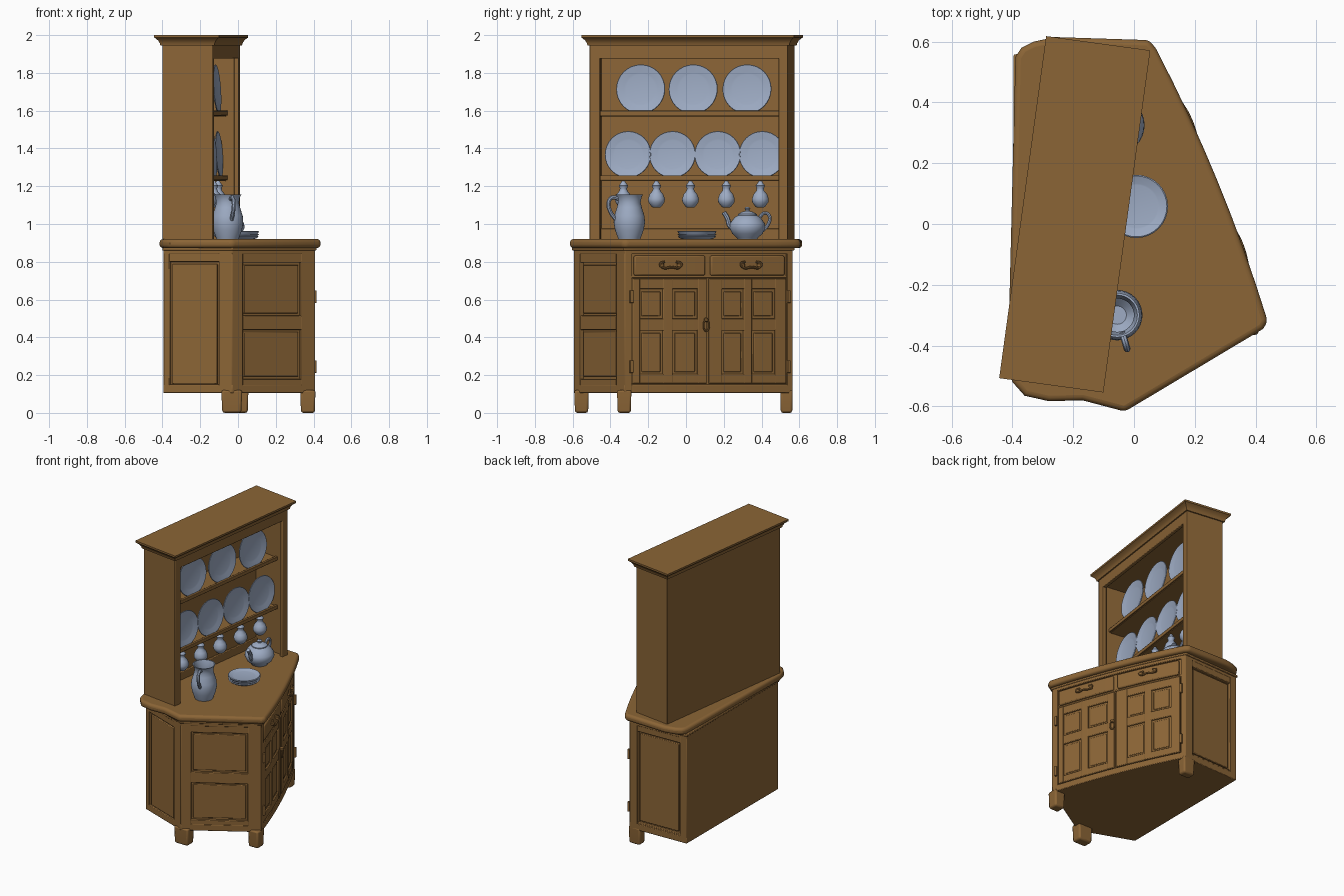
import bpy, bmesh, math
from mathutils import Matrix, Vector

if "Cube" in bpy.data.objects:
    bpy.data.objects.remove(bpy.data.objects["Cube"])


def material(name, rgb):
    m = bpy.data.materials.new(name)
    m.diffuse_color = (*rgb, 1)
    m.use_nodes = True
    m.node_tree.nodes["Principled BSDF"].inputs["Base Color"].default_value = m.diffuse_color
    return m


WOOD = material("warm brown wood", (0.26, 0.13, 0.037))
CHINA = material("blue grey china", (0.34, 0.41, 0.55))
I4 = Matrix.Identity(4)


def finish(name, bm, mat, M=I4, bevel=0.0):
    bmesh.ops.recalc_face_normals(bm, faces=bm.faces)
    me = bpy.data.meshes.new(name)
    bm.to_mesh(me)
    bm.free()
    me.materials.append(mat)
    ob = bpy.data.objects.new(name, me)
    bpy.context.collection.objects.link(ob)
    ob.matrix_world = M
    if bevel:
        b = ob.modifiers.new("soft edges", 'BEVEL')
        b.width, b.segments, b.limit_method = bevel, 2, 'ANGLE'
        b.angle_limit = math.radians(40)
    return ob


def loft(name, rings, mat, M=I4, bevel=0.0):
    """Join rings of points with quads and cap both ends."""
    bm = bmesh.new()
    vs = [[bm.verts.new(p) for p in r] for r in rings]
    n = len(rings[0])
    for a, b in zip(vs, vs[1:]):
        for i in range(n):
            j = (i + 1) % n
            bm.faces.new((a[i], a[j], b[j], b[i]))
    bm.faces.new(vs[0][::-1])
    bm.faces.new(vs[-1])
    return finish(name, bm, mat, M, bevel)


def prism(name, outline, z0, z1, bevel=0.004):
    return loft(name, [[(x, y, z) for x, y in outline] for z in (z0, z1)], WOOD, bevel=bevel)


def box(name, lo, hi, M=I4, bevel=0.004):
    q = [(lo[0], lo[1]), (hi[0], lo[1]), (hi[0], hi[1]), (lo[0], hi[1])]
    return loft(name, [[(x, y, z) for x, y in q] for z in (lo[2], hi[2])], WOOD, M, bevel)


def lathe(name, profile, M, mat=CHINA, n=32):
    rings = [[(r * math.cos(2 * math.pi * i / n), r * math.sin(2 * math.pi * i / n), z)
              for i in range(n)] for r, z in profile]
    return loft(name, rings, mat, M)


def tube(name, pts, r, mat, closed=False):
    cu = bpy.data.curves.new(name, 'CURVE')
    cu.dimensions, cu.bevel_depth, cu.bevel_resolution = '3D', r, 2
    cu.use_fill_caps, cu.resolution_u = True, 6
    sp = cu.splines.new('BEZIER')
    sp.bezier_points.add(len(pts) - 1)
    for b, p in zip(sp.bezier_points, pts):
        b.co = p
        b.handle_left_type = b.handle_right_type = 'AUTO'
    sp.use_cyclic_u = closed
    cu.materials.append(mat)
    ob = bpy.data.objects.new(name, cu)
    bpy.context.collection.objects.link(ob)
    bpy.ops.object.select_all(action='DESELECT')
    ob.select_set(True)
    bpy.context.view_layer.objects.active = ob
    bpy.ops.object.convert(target='MESH')


T = Matrix.Translation

# ---- lower cabinet: five walls, the long front one bowed ----
L, P, A, B, R = [Vector(p) for p in ((-.395, -.46), (-.03, -.595), (.41, -.325), (.045, .565), (-.39, .55))]


def on_wall(wall, t, off):
    a, b, bulge = wall
    d = (b - a).normalized()
    return a.lerp(b, t) + Vector((d.y, -d.x)) * (off + bulge * 4 * t * (1 - t))


def block(name, wall, t0, t1, z0, z1, o0=-.03, o1=0.0, bevel=.004):
    n = 8 if wall[2] else 1
    ts = [t0 + (t1 - t0) * i / n for i in range(n + 1)]
    out = [on_wall(wall, t, o1) for t in ts] + [on_wall(wall, t, o0) for t in reversed(ts)]
    return prism(name, out, z0, z1, bevel)


FRONT, ANGLED, LEFT, RIGHT, BACK = (A, B, .022), (P, A, 0), (L, P, 0), (B, R, 0), (R, L, 0)
outline = [L, P] + [on_wall(FRONT, i / 12, 0) for i in range(13)] + [R]
prism("cabinet_core", [p * .96 for p in outline], .11, .87, 0)
prism("bottom_rail", outline, .105, .15)
prism("top_rail", outline, .84, .875)
block("back_board", BACK, 0, 1, .105, .87)

# counter top with rounded edge
counter = [(-.39, .55), (-.415, -.46), (-.40, -.52), (-.36, -.565), (-.28, -.583), (-.17, -.58), (-.03, -.617),
           (.425, -.345), (.44, -.32)]
counter += [tuple(on_wall(FRONT, i / 8, .03)) for i in range(1, 9)]
counter += [(.05, .605), (-.26, .615), (-.33, .60), (-.37, .58)]
top = prism("counter_top", counter, .873, .92, .018)
top.modifiers[0].segments = 4
prism("counter_moulding", [p * 1.015 for p in outline], .86, .876)


def frame(name, wall, ts, zs, field):
    """Stiles between openings, rails, and a raised field in every opening."""
    for i in range(0, len(ts), 2):
        block(name + "_stile", wall, ts[i], ts[i + 1], zs[0], zs[-1])
    for i in range(0, len(zs), 2):
        block(name + "_rail", wall, ts[0], ts[-1], zs[i], zs[i + 1], o1=-.0015)
    m = .012 / (wall[1] - wall[0]).length
    for i in range(1, len(ts) - 1, 2):
        for j in range(1, len(zs) - 1, 2):
            block(name + "_panel", wall, ts[i] + m, ts[i + 1] - m, zs[j] + .012, zs[j + 1] - .012, o1=field)


frame("left_side", LEFT, (0, .09, .80, 1), (.105, .14, .80, .87), -.007)
frame("angled_side", ANGLED, (0, .13, .83, 1), (.105, .18, .44, .515, .795, .87), -.010)
frame("right_side", RIGHT, (0, .14, .88, 1), (.105, .16, .80, .87), -.008)


def ty(y):
    return (y - A.y - .006) / (B.y - A.y)


def fp(y, z, off):
    p = on_wall(FRONT, ty(y), off)
    return (p.x, p.y, z)


# doors, drawers, posts
DZ = (.155, .205, .435, .50, .655, .712)
for n, ys in (("left_door", (-.277, -.24, -.12, -.07, .06, .108)), ("right_door", (.12, .19, .305, .35, .475, .535))):
    frame(n, FRONT, [ty(y) for y in ys], DZ, -.008)
    block(n.replace("door", "drawer"), FRONT, ty(ys[0]) + .01, ty(ys[-1]) - .01, .728, .832, o1=.004, bevel=.007)
block("front_left_post", FRONT, 0, .045, .105, .87)
block("front_right_post", FRONT, .965, 1, .105, .87)
block("drawer_rail", FRONT, 0, 1, .714, .726, o1=-.004)

# hinges, drawer pulls and door ring
for y in (-.287, .546):
    for z in (.615, .245):
        block("hinge", FRONT, ty(y) - .009, ty(y) + .009, z - .033, z + .033, 0, .015)
for c in (-.088, .337):
    tube("drawer_pull", [fp(c + a, z, o) for a, z, o in
         ((-.03, .80, .012), (-.055, .788, .02), (-.04, .768, .025), (0, .772, .028), (.04, .768, .025),
          (.055, .788, .02), (.03, .80, .012))], .0065, WOOD)
    for s in (-.045, .045):
        lathe("pull_boss", [(.004, -.014), (.012, -.008), (.012, .006), (.004, .012)],
              T(fp(c + s, .782, .016)), WOOD, 12)
tube("door_ring", [fp(.1 + .014 * math.cos(k * math.pi / 4), .462 + .03 * math.sin(k * math.pi / 4), .014)
                   for k in range(8)], .005, WOOD, True)
lathe("ring_boss", [(.003, -.012), (.012, -.006), (.012, .006), (.003, .012)], T(fp(.1, .492, .01)), WOOD, 12)

# three feet, slightly tapered
for n, c, hx, hy in (("left_foot", (-.033, -.553), .055, .038), ("middle_foot", (.37, -.327), .04, .038),
                     ("right_foot", (.01, .532), .045, .033)):
    loft(n, [[(c[0] + sx * hx * k, c[1] + sy * hy * k, z) for sx, sy in ((-1, -1), (1, -1), (1, 1), (-1, 1))]
             for z, k in ((0, .86), (.015, .93), (.12, 1))], WOOD, bevel=.01)

# ---- hutch: local x points out of the open front, local y runs along it ----
H = T((-.195, .032, 0)) @ Matrix.Rotation(-math.atan2(.136, .991), 4, 'Z')
U, V = .135, .53
box("hutch_back", (-U, -V, .915), (-U + .02, V, 1.95), H)
for n, v0, v1, i0, i1 in (("left", -V, -V + .03, -V, -.473), ("right", V - .03, V, .48, V)):
    box(f"hutch_{n}_side", (-U, v0, .915), (U - .002, v1, 1.95), H)
    box(f"hutch_{n}_stile", (U - .025, i0, .915), (U, i1, 1.95), H)
box("hutch_top_board", (-U, -V, 1.90), (U - .01, V, 1.95), H)
box("hutch_header", (U - .025, -V, 1.875), (U, V, 1.955), H)
for z0, z1 in ((1.57, 1.592), (1.228, 1.25)):
    box("shelf", (-U, -V + .01, z0), (.065, V - .01, z1), H, .003)
    box("shelf_lip", (.055, -V + .01, z0 + .004), (.073, V - .01, z1 + .008), H, .003)
box("back_skirting", (-U, -V + .01, .915), (-U + .032, V - .01, .975), H)
loft("cornice", [[(sx * (U + e), sy * (V + e), z) for sx, sy in ((-1, -1), (1, -1), (1, 1), (-1, 1))]
                 for z, e in ((1.945, 0), (1.945, .009), (1.958, .012), (1.972, .02), (1.984, .033), (1.987, .038),
                              (2, .038))], WOOD, H)

# display plates
def hutch_v(y):
    return (y - .028) / .991


def plate(y, z, r):
    lathe("display_plate", [(.5 * r, 0), (.62 * r, .003), (.98 * r, .013), (r, .016), (.98 * r, .019),
                            (.68 * r, .011), (.6 * r, .009)],
          H @ T((.028, hutch_v(y), z + r)) @ Matrix.Rotation(math.radians(86), 4, 'Y'))


for y in (-.238, .04, .325):
    plate(y, 1.582, .131)
for y in (-.305, -.07, .17, .405):
    plate(y, 1.243, .124)

# hanging cups
for y in (-.33, -.155, .025, .215, .395):
    lathe("hanging_cup", [(.02, 0), (.028, .006), (.043, .028), (.045, .045), (.036, .07), (.021, .088),
                          (.019, .10), (.025, .115), (.015, .128), (.006, .145)],
          H @ T((.04, hutch_v(y), 1.088)), n=20)

# jug
J = Vector((-.055, -.30, .918))
lathe("jug", [(.058, 0), (.062, .012), (.076, .05), (.083, .09), (.08, .125), (.066, .17), (.06, .195), (.065, .225),
              (.073, .238), (.066, .238), (.055, .20), (.06, .15), (.03, .12)], T(J))
hd = Vector((.28, -.96, 0))
tube("jug_handle", [J + hd * a + Vector((0, 0, z)) for a, z in
                    ((.06, .215), (.095, .222), (.115, .195), (.106, .15), (.075, .105))], .011, CHINA)

# stacked plates
lathe("plate_stack", [(.07, 0), (.09, .006), (.102, .016), (.094, .018), (.103, .028), (.096, .03), (.104, .042),
                      (.100, .045), (.075, .036), (.07, .035)], T((.008, .058, .918)))

# teapot
K = Vector((-.06, .325, .918))
lathe("teapot", [(.05, 0), (.055, .008), (.08, .03), (.095, .062), (.092, .085), (.07, .115), (.05, .128), (.05, .134),
                 (.03, .146), (.012, .15), (.01, .155), (.016, .163), (.008, .172)], T(K))
tube("teapot_spout", [K + Vector((0, y, z)) for y, z in
                      ((-.07, .05), (-.095, .075), (-.105, .11), (-.125, .145))], .013, CHINA)
tube("teapot_handle", [K + Vector((0, y, z)) for y, z in
                       ((.065, .118), (.09, .14), (.115, .128), (.113, .085), (.08, .045))], .009, CHINA)

# smooth shading with crisp edges
bpy.ops.object.select_all(action='SELECT')
bpy.context.view_layer.objects.active = bpy.data.objects["counter_top"]
bpy.ops.object.shade_smooth_by_angle(angle=math.radians(35))
